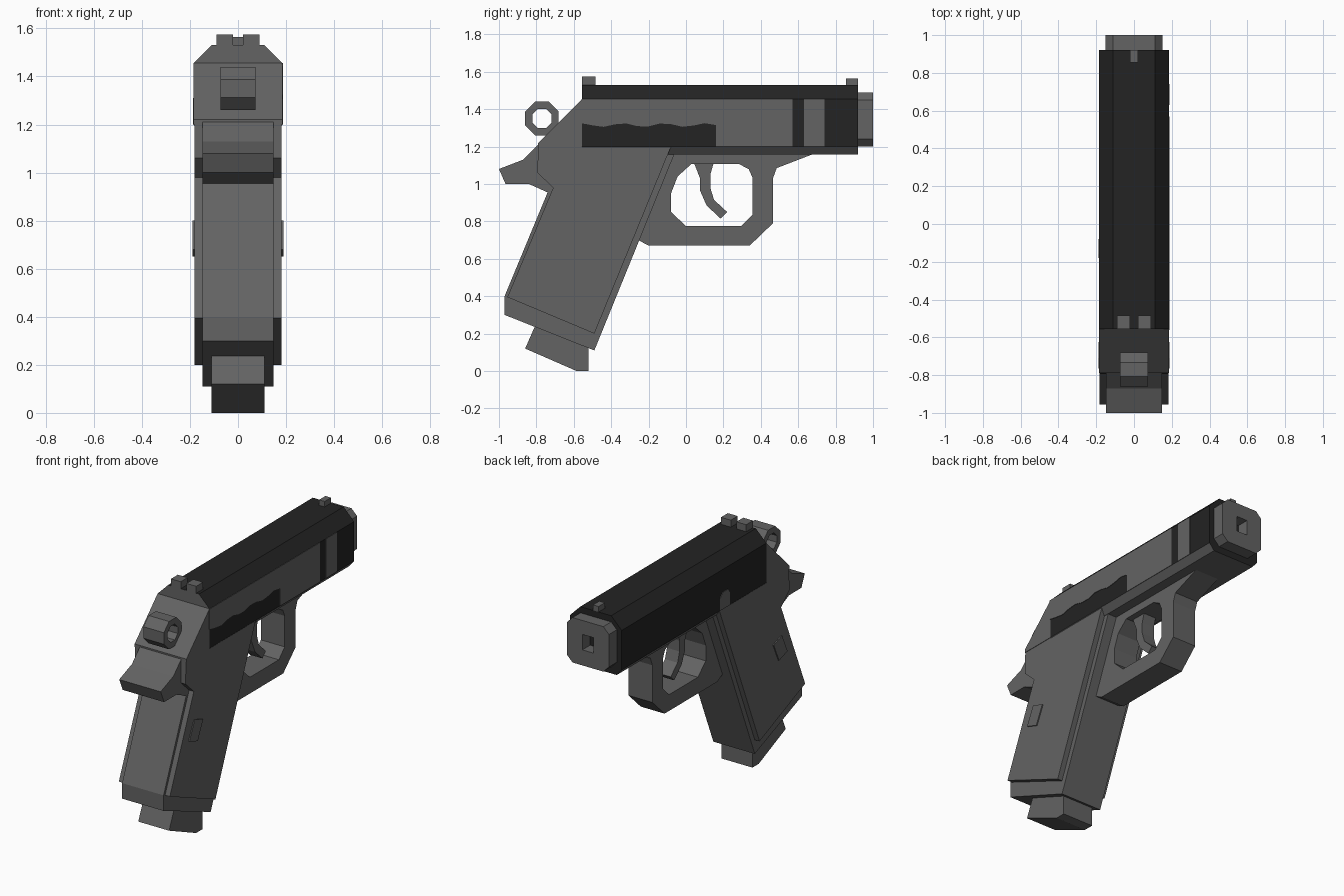
import bpy, bmesh, math
from mathutils import Vector

if "Cube" in bpy.data.objects:
    bpy.data.objects.remove(bpy.data.objects["Cube"])


def material(name, v):
    m = bpy.data.materials.new(name)
    m.diffuse_color = (v, v, v, 1)
    m.use_nodes = True
    m.node_tree.nodes["Principled BSDF"].inputs["Base Color"].default_value = m.diffuse_color
    return m


GREY = material("gunmetal grey", 0.125)
BLACK = material("slide black", 0.017)


def prism(name, loops, lo, hi, mats, axis="X", rule=None):
    """Extrude a flat outline (optionally with holes) along X or Y."""
    def place(p, d):
        return Vector((d, p[0], p[1])) if axis == "X" else Vector((p[0], d, p[1]))
    bm = bmesh.new()
    edges = []
    for loop in loops:
        vs = [bm.verts.new(place(p, lo)) for p in loop]
        edges += [bm.edges.new((vs[i - 1], vs[i])) for i in range(len(vs))]
    normal = Vector((1, 0, 0)) if axis == "X" else Vector((0, 1, 0))
    bmesh.ops.triangle_fill(bm, edges=edges, use_beauty=True, normal=normal)
    ext = bmesh.ops.extrude_face_region(bm, geom=bm.faces[:], use_keep_orig=True)
    verts = [g for g in ext["geom"] if isinstance(g, bmesh.types.BMVert)]
    bmesh.ops.translate(bm, verts=verts, vec=normal * (hi - lo))
    bmesh.ops.recalc_face_normals(bm, faces=bm.faces[:])
    bmesh.ops.dissolve_limit(bm, angle_limit=0.01, verts=bm.verts[:], edges=bm.edges[:])
    bm.normal_update()
    if rule:
        for f in bm.faces:
            f.material_index = rule(f)
    me = bpy.data.meshes.new(name)
    bm.to_mesh(me)
    bm.free()
    for m in mats:
        me.materials.append(m)
    ob = bpy.data.objects.new(name, me)
    bpy.context.collection.objects.link(ob)
    return ob


def box(y0, y1, z0, z1):
    return [(y0, z0), (y1, z0), (y1, z1), (y0, z1)]


def mirrored(half):
    return half + [(-x, z) for x, z in reversed(half)]


def octagon(y, z, r):
    return [(y + r * math.cos(math.radians(22.5 + 45 * i)),
             z + r * math.sin(math.radians(22.5 + 45 * i))) for i in range(8)]


# Slide: black, with grey rear and underside
prism("slide", [mirrored([(0.15, 1.158), (0.185, 1.2), (0.185, 1.455), (0.11, 1.53)])],
      -0.555, 0.92, [BLACK, GREY], "Y",
      lambda f: 1 if f.normal.y < -0.5 or f.normal.z < -0.3 else 0)

# Sloped block behind the slide
prism("slide_rear", [[(-0.555, 1.455), (-0.79, 1.22), (-0.79, 1.2), (-0.555, 1.2)]],
      -0.185, 0.185, [GREY])

# Grey panels on the right of the slide, wavy cut at lower rear
wave = [(0.16 - 0.06 * i, 1.315 + 0.01 * math.sin(i * 1.7)) for i in range(13)]
prism("slide_side_panel", [[(-0.56, 1.455), (0.57, 1.455), (0.57, 1.2), (0.16, 1.2)] + wave],
      0.184, 0.188, [GREY])
prism("slide_side_band", [box(0.63, 0.74, 1.2, 1.455)], 0.184, 0.188, [GREY])
prism("slide_left_patch", [[(-0.18, 1.2), (-0.08, 1.2), (-0.08, 1.28), (-0.11, 1.31),
                            (-0.16, 1.31), (-0.18, 1.28)]], -0.188, -0.184, [GREY])

# Muzzle with square bore
prism("muzzle", [mirrored([(0.11, 1.2), (0.15, 1.24), (0.15, 1.45), (0.11, 1.49)]),
                 box(-0.04, 0.04, 1.3, 1.4)], 0.92, 1.0, [GREY], "Y")

# Sights
prism("front_sight", [box(0.855, 0.92, 1.52, 1.565)], -0.02, 0.02, [GREY])
for side, x in (("left", -0.09), ("right", 0.02)):
    prism("rear_sight_" + side, [box(-0.555, -0.485, 1.52, 1.575)], x, x + 0.07, [GREY])

# Grip frame with rear tang
prism("grip_frame", [[(-0.6, 1.4), (-0.87, 1.13), (-1.0, 1.08), (-0.965, 1.0), (-0.84, 1.0),
                      (-0.74, 0.955), (-0.97, 0.4), (-0.97, 0.3), (-0.49, 0.11),
                      (-0.25, 0.7), (-0.06, 1.165), (-0.06, 1.2), (-0.6, 1.2)]],
      -0.148, 0.148, [GREY])

# Grip side plates and small catches
plate = [(-0.08, 1.2), (-0.49, 0.2), (-0.955, 0.395), (-0.71, 0.98), (-0.795, 1.06), (-0.79, 1.2)]
catch = [(-0.765, 0.68), (-0.68, 0.65), (-0.625, 0.77), (-0.71, 0.8)]
for side, s in (("left", -1), ("right", 1)):
    prism("grip_plate_" + side, [plate], *sorted((s * 0.145, s * 0.182)), [GREY])
    prism("grip_catch_" + side, [catch], *sorted((s * 0.17, s * 0.189)), [GREY])

# Trigger guard with opening
guard = [(-0.3, 0.725), (-0.2, 0.67), (0.34, 0.67), (0.465, 0.79), (0.465, 1.03),
         (0.485, 1.085), (0.68, 1.16), (-0.1, 1.16)]
opening = [(-0.08, 0.85), (0.0, 0.775), (0.295, 0.775), (0.355, 0.835), (0.355, 1.035),
           (0.335, 1.08), (0.28, 1.108), (0.03, 1.108), (-0.045, 1.04), (-0.08, 0.95)]
prism("trigger_guard", [guard, opening], -0.085, 0.085, [GREY])

# Trigger
prism("trigger", [[(0.04, 1.12), (0.075, 1.03), (0.075, 0.965), (0.11, 0.885), (0.185, 0.815),
                   (0.22, 0.85), (0.15, 0.915), (0.13, 0.98), (0.13, 1.05), (0.15, 1.12)]],
      -0.045, 0.045, [GREY])

# Magazine base
prism("magazine_base", [[(-0.79, 0.28), (-0.86, 0.12), (-0.585, 0.0), (-0.52, 0.0), (-0.52, 0.17)]],
      -0.11, 0.11, [GREY])

# Ring hammer
prism("hammer", [octagon(-0.77, 1.35, 0.097), octagon(-0.77, 1.35, 0.056)],
      -0.073, 0.073, [GREY])
